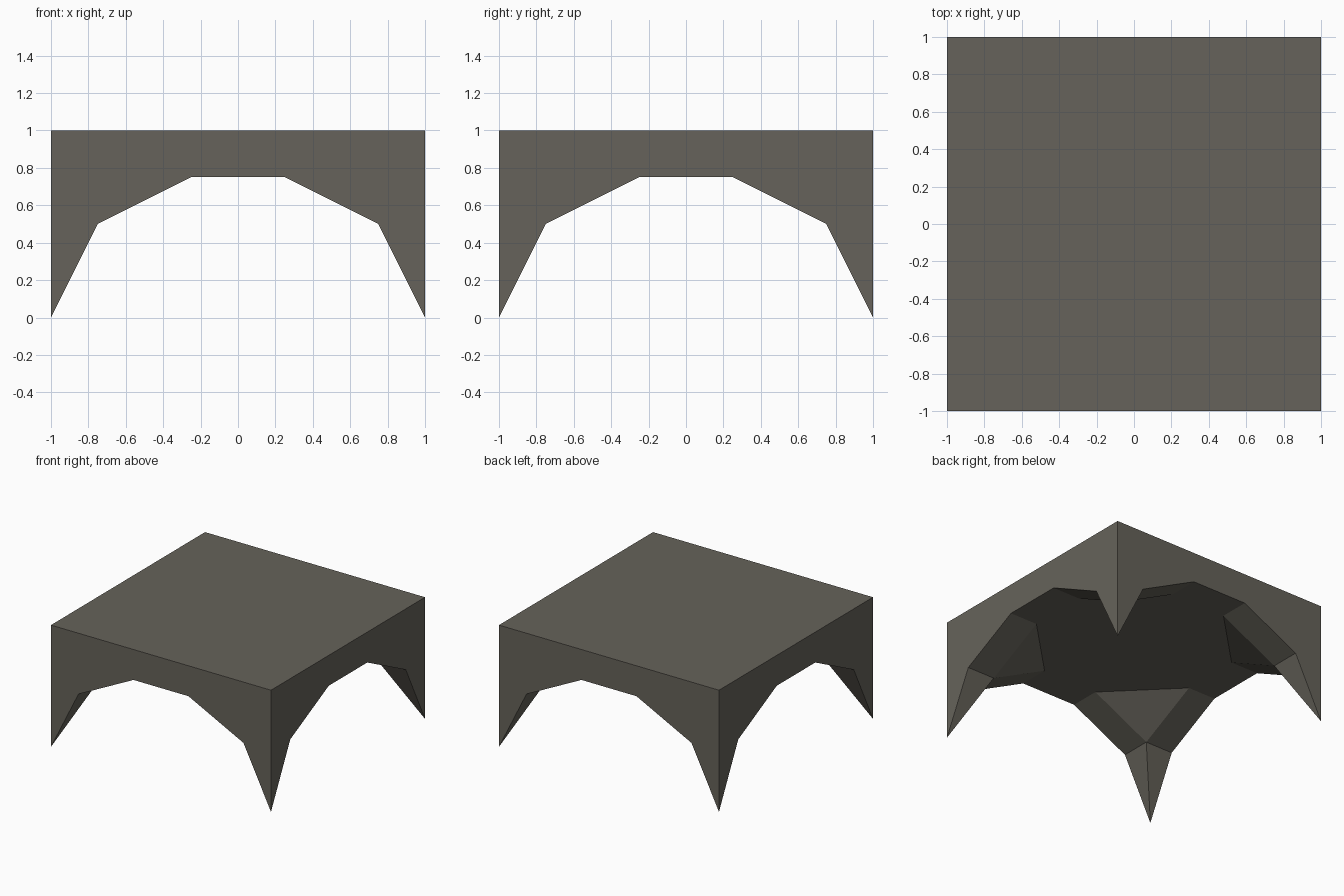
import bpy, bmesh, math

if "Cube" in bpy.data.objects:
    bpy.data.objects.remove(bpy.data.objects["Cube"])

# One flat stone colour
stone = bpy.data.materials.new("dark warm grey stone")
stone.diffuse_color = (0.133, 0.124, 0.103, 1)
stone.use_nodes = True
stone.node_tree.nodes["Principled BSDF"].inputs["Base Color"].default_value = stone.diffuse_color

bm = bmesh.new()


def face(*pts):
    bm.faces.new([bm.verts.new(p) for p in pts])


def face_pair(*pts):
    """A face and its twin reflected across the x = y diagonal."""
    face(*pts)
    face(*[(y, x, z) for x, y, z in pts])


# Half-arch profile: (distance from centre, height)
CROWN, KNEE, TIP = (0.25, 0.75), (0.75, 0.5), (1, 0)
a, za = CROWN
k, zk = KNEE

# Quarter of the vault: top, arched side walls, flat ceiling
face((0, 0, 1), (1, 0, 1), (1, 1, 1), (0, 1, 1))
face_pair((1, 0, 1), (1, 1, 1), (1, 1, 0), (1, k, zk), (1, a, za), (1, 0, za))
face((0, 0, za), (1, 0, za), (1, a, za), (k, a, za),
     (a, k, za), (a, 1, za), (0, 1, za))

# Arch haunches, corner facet and pointed leg
face_pair((1, a, za), (1, k, zk), (k, k, zk), (k, a, za))
face((k, a, za), (k, k, zk), (a, k, za))
face_pair((1, k, zk), (1, 1, 0), (k, k, zk))

# Mirror the quarter to all four corners and clean the seams
for axis in "XY":
    bmesh.ops.remove_doubles(bm, verts=bm.verts[:], dist=0.001)
    bmesh.ops.mirror(bm, geom=bm.verts[:] + bm.edges[:] + bm.faces[:],
                     axis=axis, merge_dist=0.001)
bmesh.ops.remove_doubles(bm, verts=bm.verts[:], dist=0.001)
bmesh.ops.dissolve_limit(bm, angle_limit=math.radians(1),
                         verts=bm.verts[:], edges=bm.edges[:])
bmesh.ops.recalc_face_normals(bm, faces=bm.faces[:])

mesh = bpy.data.meshes.new("arched_vault_block")
bm.to_mesh(mesh)
bm.free()
mesh.materials.append(stone)
vault = bpy.data.objects.new("arched_vault_block", mesh)
bpy.context.collection.objects.link(vault)
